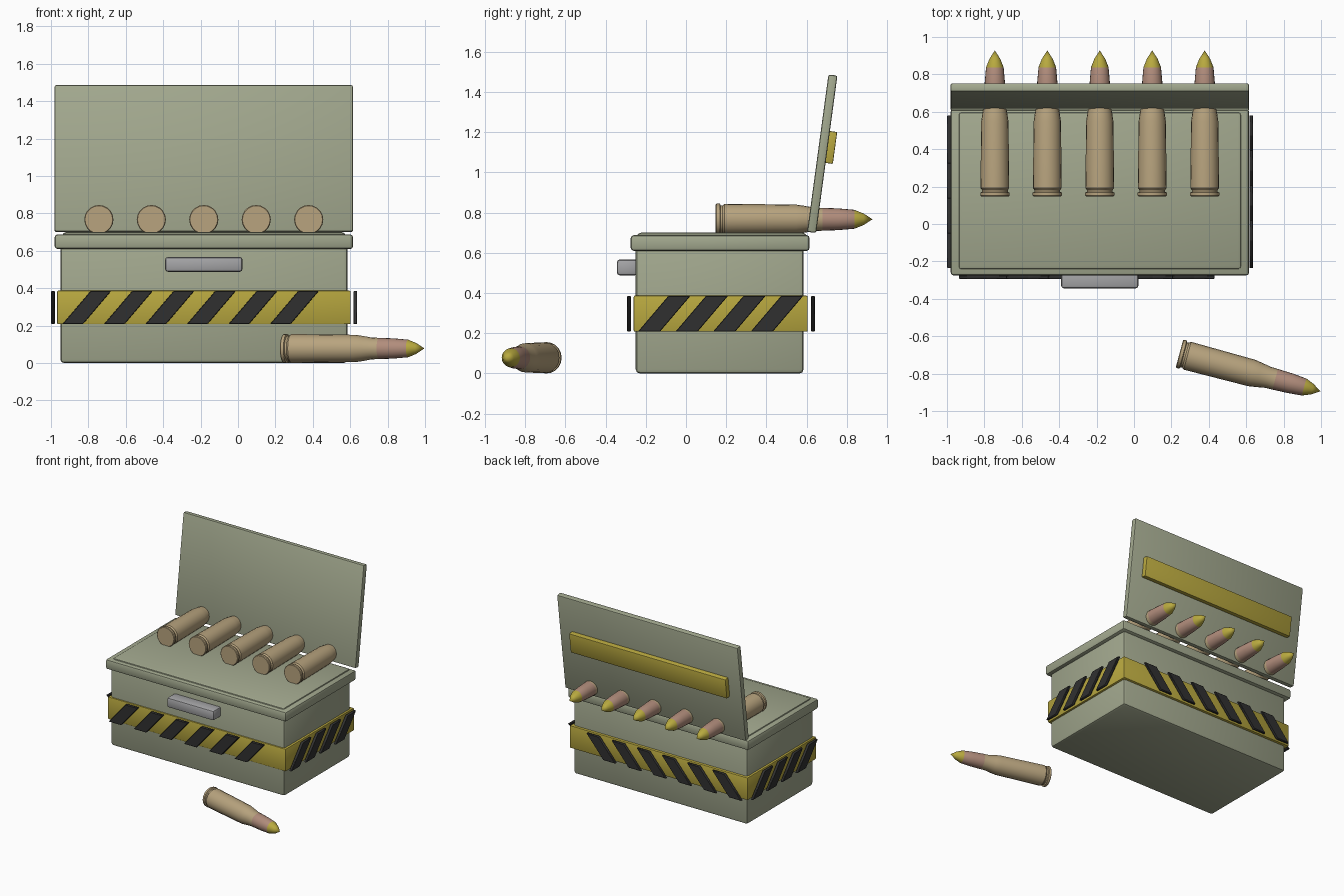
import bpy, bmesh
from math import radians, cos, sin, pi
from mathutils import Matrix, Vector

old = bpy.data.objects.get("Cube")
if old:
    bpy.data.objects.remove(old, do_unlink=True)


def material(name, rgb):
    m = bpy.data.materials.new(name)
    m.use_nodes = True
    m.diffuse_color = (*rgb, 1)
    bsdf = next(n for n in m.node_tree.nodes if n.type == 'BSDF_PRINCIPLED')
    bsdf.inputs["Base Color"].default_value = (*rgb, 1)
    bsdf.inputs["Roughness"].default_value = 0.6
    return m


GREEN = material("olive green", (0.36, 0.39, 0.27))
YELLOW = material("warning yellow", (0.48, 0.39, 0.05))
BLACK = material("stripe black", (0.03, 0.03, 0.03))
GREY = material("handle grey", (0.38, 0.38, 0.39))
BRASS = material("brass", (0.48, 0.37, 0.21))
COPPER = material("copper", (0.44, 0.265, 0.2))
TIP = material("tip yellow", (0.48, 0.40, 0.05))


def add_object(name, bm, mats):
    mesh = bpy.data.meshes.new(name)
    for f in bm.faces:
        f.smooth = True
    bmesh.ops.recalc_face_normals(bm, faces=bm.faces)
    bm.to_mesh(mesh)
    bm.free()
    mesh.set_sharp_from_angle(angle=radians(35))
    for m in mats:
        mesh.materials.append(m)
    ob = bpy.data.objects.new(name, mesh)
    bpy.context.scene.collection.objects.link(ob)
    return ob


def box(name, low, high, mat, bevel=0.012, lean=0, segments=2):
    """Bevelled box between two corners; lean shears its top along x."""
    low, high = Vector(low), Vector(high)
    mid, size = (low + high) / 2, high - low
    bm = bmesh.new()
    bmesh.ops.create_cube(bm, size=1)
    for v in bm.verts:
        v.co = Vector((v.co.x * size.x + v.co.z * lean, v.co.y * size.y, v.co.z * size.z))
    if bevel:
        bmesh.ops.bevel(bm, geom=bm.edges[:], offset=bevel, segments=segments,
                        profile=0.5, affect='EDGES')
    ob = add_object(name, bm, [mat])
    ob.location = mid
    return ob


# Crate body, rim, raised top panel and warning band
box("crate_body", (-0.95, -0.25, 0), (0.585, 0.585, 0.64), GREEN, 0.02)
box("crate_rim", (-0.98, -0.275, 0.61), (0.615, 0.615, 0.688), GREEN, 0.015)
box("top_panel", (-0.94, -0.245, 0.66), (0.575, 0.6, 0.7), GREEN, 0.02)
box("warning_band", (-0.967, -0.26, 0.208), (0.602, 0.605, 0.387), YELLOW, 0.006)
box("front_handle", (-0.39, -0.344, 0.488), (0.024, -0.24, 0.567), GREY, 0.015)

# Open lid, leaning back, with a yellow strip on its rear
TILT = Matrix.Translation((-0.183, 0.678, 1.093)) @ Matrix.Rotation(radians(-7.7), 4, 'X')
lid = box("lid", (-0.798, -0.0225, -0.395), (0.798, 0.0225, 0.395), GREEN, 0.01)
lid.matrix_world = TILT
strip = box("lid_strip", (-0.69, -0.025, -0.08), (0.69, 0.025, 0.08), YELLOW, 0.005)
strip.matrix_world = TILT @ Matrix.Translation((0, 0.034, 0.037))


# Slanted warning stripes on all four sides
def stripe_row(name, centre, direction, turn, count, pitch):
    for i in range(count):
        s = box(f"{name}_stripe_{i + 1}", (-0.055, -0.01, -0.088), (0.055, 0.01, 0.088),
                BLACK, 0.003, lean=0.15, segments=1)
        s.location = Vector(centre) + Vector(direction) * (i - (count - 1) / 2) * pitch
        s.rotation_euler.z = radians(turn)


stripe_row("front", (-0.253, -0.284, 0.297), (1, 0, 0), 0, 6, 0.222)
stripe_row("back", (-0.253, 0.632, 0.297), (1, 0, 0), 0, 6, 0.222)
stripe_row("right", (0.627, 0.172, 0.297), (0, 1, 0), 90, 4, 0.187)
stripe_row("left", (-0.989, 0.172, 0.297), (0, 1, 0), -90, 4, 0.187)


# Cartridge turned around the x axis, base at the origin
PROFILE = [(0, 0), (0, 0.074), (0.004, 0.078), (0.02, 0.078), (0.024, 0.069),
           (0.034, 0.069), (0.044, 0.077), (0.4, 0.073), (0.44, 0.067), (0.49, 0.058),
           (0.53, 0.057), (0.61, 0.054), (0.69, 0.047), (0.735, 0.029), (0.78, 0)]
SIDES = 20


def cartridge(name):
    bm = bmesh.new()
    rings = []
    for x, r in PROFILE:
        n = SIDES if r else 1
        rings.append([bm.verts.new((x, r * cos(2 * pi * k / n), r * sin(2 * pi * k / n)))
                      for k in range(n)])
    for a, b in zip(rings, rings[1:]):
        for k in range(SIDES):
            j = (k + 1) % SIDES
            corners = [a[k % len(a)], a[j % len(a)], b[j % len(b)], b[k % len(b)]]
            f = bm.faces.new(list(dict.fromkeys(corners)))
            x = f.calc_center_median().x
            f.material_index = 0 if x < 0.53 else 1 if x < 0.69 else 2
    return add_object(name, bm, [BRASS, COPPER, TIP])


for i in range(5):
    c = cartridge(f"cartridge_{i + 1}")
    c.location = (-0.744 + i * 0.2805, 0.148, 0.767)
    c.rotation_euler.z = radians(90)

# Loose cartridge lying on the ground
loose = cartridge("loose_cartridge")
loose.location = (0.243, -0.693, 0.078)
loose.rotation_euler.z = radians(-15)
